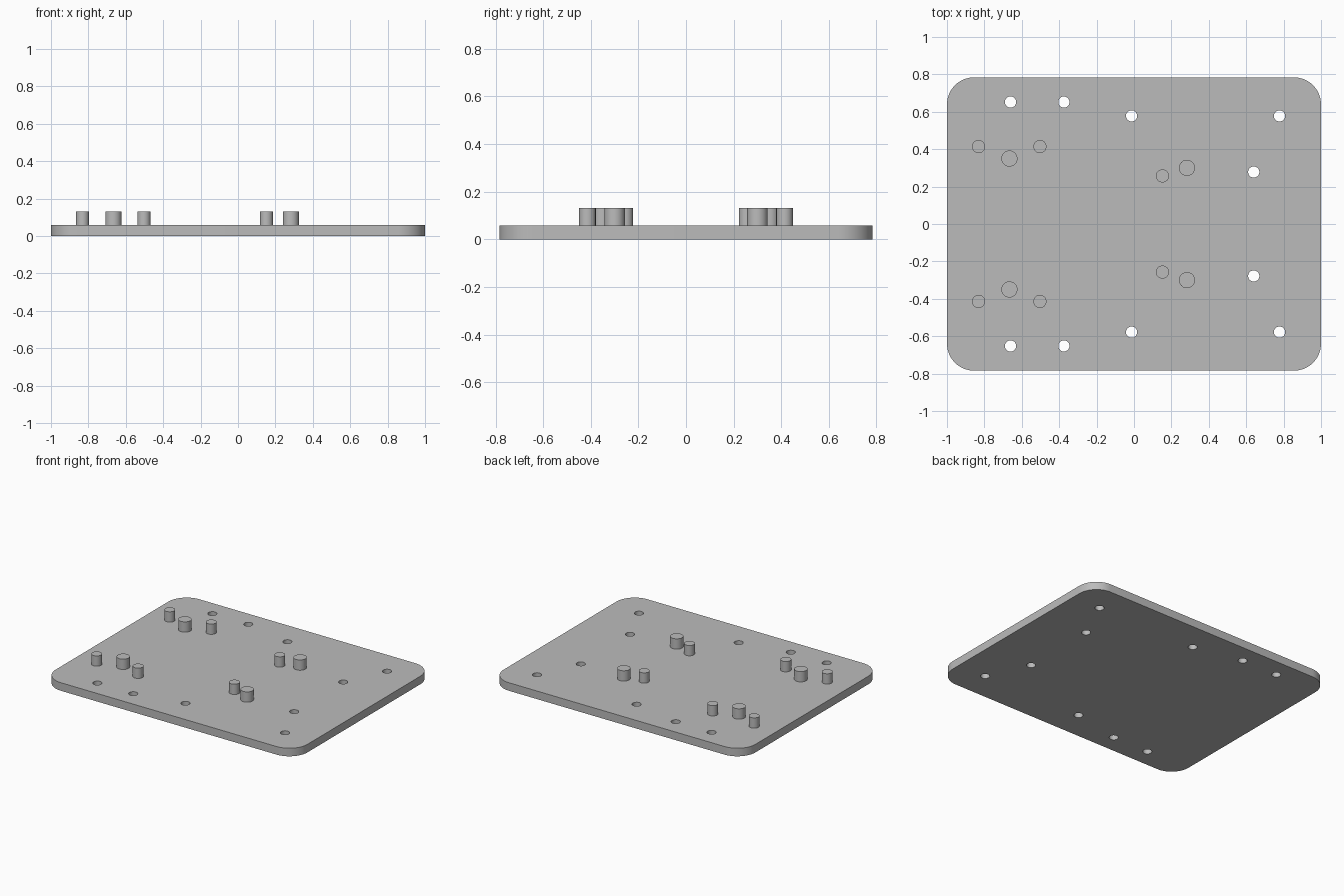
import bpy
import bmesh
import math

cube = bpy.data.objects.get("Cube")
if cube:
    bpy.data.objects.remove(cube, do_unlink=True)

HALF_X, HALF_Y, CORNER = 1.0, 0.784, 0.145
THICK, PEG_TOP = 0.058, 0.132
HOLE_R, SMALL_R, LARGE_R = 0.03, 0.035, 0.043

# One side of the layout; the other side is mirrored across y = 0
HOLES = [(-0.66, 0.652), (-0.375, 0.652), (-0.013, 0.578), (0.778, 0.578), (0.64, 0.278)]
PEGS = [("outer", -0.831, 0.414, SMALL_R), ("middle", -0.666, 0.35, LARGE_R),
        ("inner", -0.503, 0.414, SMALL_R), ("front", 0.152, 0.257, SMALL_R),
        ("end", 0.283, 0.3, LARGE_R)]

grey = bpy.data.materials.new("plain grey")
grey.use_nodes = True
COLOR = (0.5, 0.5, 0.5, 1)
grey.diffuse_color = COLOR
grey.node_tree.nodes["Principled BSDF"].inputs["Base Color"].default_value = COLOR


def arc(cx, cy, r, start, sweep, steps):
    """Points along an arc, angles in degrees."""
    angles = [math.radians(start + sweep * i / steps) for i in range(steps + 1)]
    return [(cx + r * math.cos(a), cy + r * math.sin(a)) for a in angles]


def add_solid(name, loops, bottom, top):
    """Fill the outline (with any holes) and extrude it upward."""
    bm = bmesh.new()
    edges = []
    for loop in loops:
        verts = [bm.verts.new((x, y, bottom)) for x, y in loop]
        edges += [bm.edges.new((a, b)) for a, b in zip(verts, verts[1:] + verts[:1])]
    bmesh.ops.triangle_fill(bm, edges=edges, use_beauty=True, normal=(0, 0, 1))
    result = bmesh.ops.extrude_face_region(bm, geom=bm.faces[:], use_keep_orig=True)
    raised = [v for v in result["geom"] if isinstance(v, bmesh.types.BMVert)]
    bmesh.ops.translate(bm, verts=raised, vec=(0, 0, top - bottom))
    bmesh.ops.recalc_face_normals(bm, faces=bm.faces[:])
    mesh = bpy.data.meshes.new(name)
    bm.to_mesh(mesh)
    bm.free()
    mesh.materials.append(grey)
    obj = bpy.data.objects.new(name, mesh)
    bpy.context.collection.objects.link(obj)
    bpy.ops.object.select_all(action="DESELECT")
    obj.select_set(True)
    bpy.context.view_layer.objects.active = obj
    bpy.ops.object.shade_smooth_by_angle(angle=math.radians(30))
    return obj


def circle(x, y, r):
    return arc(x, y, r, 0, 360, 40)[:-1]


# Rounded base plate with drilled through holes
ix, iy = HALF_X - CORNER, HALF_Y - CORNER
outline = []
for n, (sx, sy) in enumerate([(1, 1), (-1, 1), (-1, -1), (1, -1)]):
    outline += arc(sx * ix, sy * iy, CORNER, 90 * n, 90, 16)
holes = [circle(x, side * y, HOLE_R) for x, y in HOLES for side in (1, -1)]
add_solid("base_plate", [outline] + holes, 0, THICK)

# Locating pegs standing on the plate
for label, x, y, r in PEGS:
    for side, word in ((1, "back"), (-1, "near")):
        add_solid(f"{label}_peg_{word}", [circle(x, side * y, r)], THICK, PEG_TOP)
